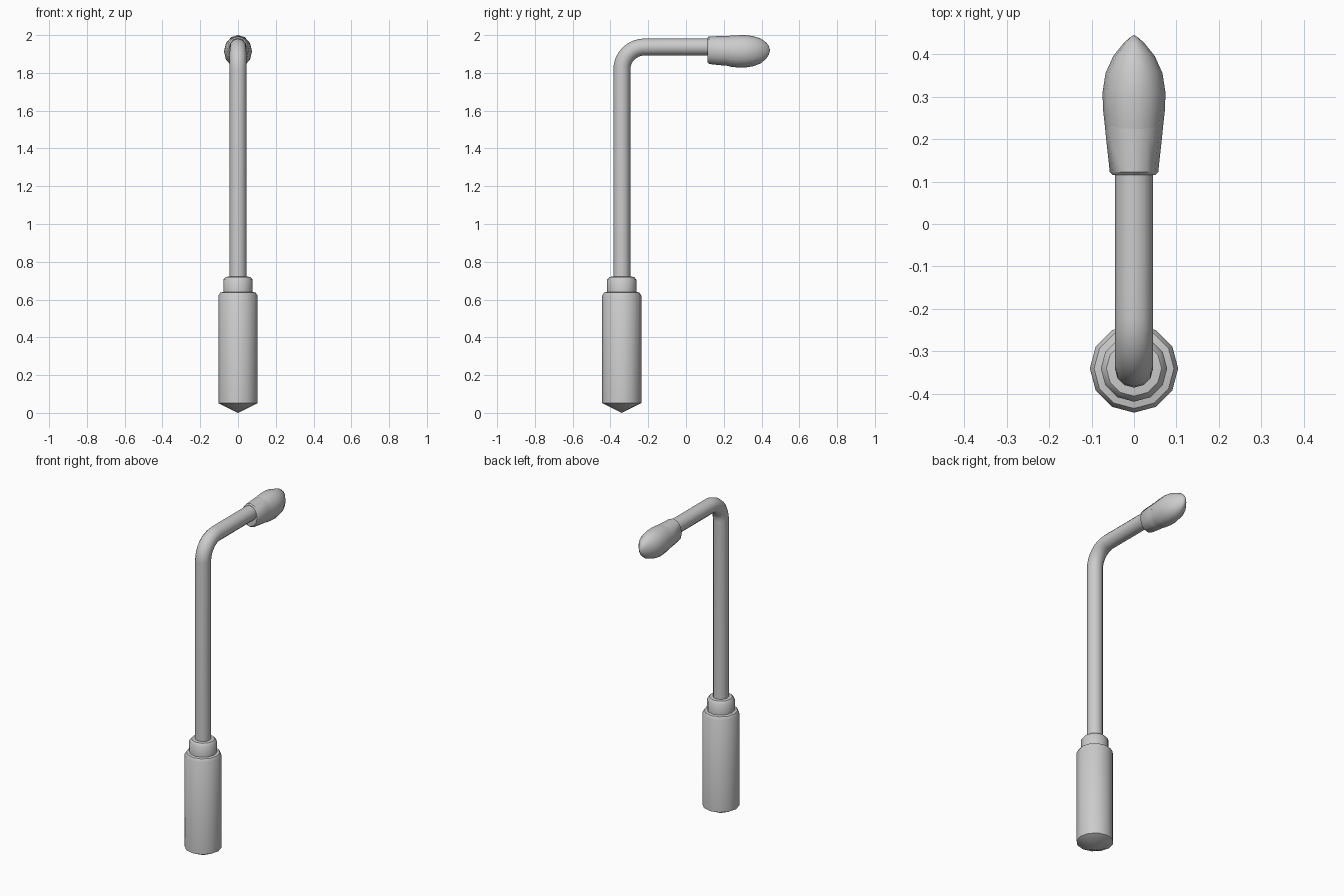
import bpy, bmesh
from math import sin, cos, pi, radians
from mathutils import Vector

if "Cube" in bpy.data.objects:
    bpy.data.objects.remove(bpy.data.objects["Cube"])

SIDES = 12
POLE_Y = -0.34


def loft(name, rings):
    """Skin a list of rings (centre, u, v); u and v are half-axis vectors, capped at both ends."""
    bm = bmesh.new()
    loops = []
    for c, u, v in rings:
        loops.append([bm.verts.new(c + u * cos(2 * pi * i / SIDES) + v * sin(2 * pi * i / SIDES))
                      for i in range(SIDES)])
    for a, b in zip(loops, loops[1:]):
        for i in range(SIDES):
            j = (i + 1) % SIDES
            bm.faces.new((a[i], a[j], b[j], b[i]))
    bm.faces.new(loops[0][::-1])
    bm.faces.new(loops[-1])
    bmesh.ops.remove_doubles(bm, verts=bm.verts, dist=0.0002)
    bmesh.ops.recalc_face_normals(bm, faces=bm.faces)
    mesh = bpy.data.meshes.new(name)
    bm.to_mesh(mesh)
    bm.free()
    obj = bpy.data.objects.new(name, mesh)
    bpy.context.collection.objects.link(obj)
    bpy.ops.object.select_all(action='DESELECT')
    obj.select_set(True)
    bpy.context.view_layer.objects.active = obj
    bpy.ops.object.shade_smooth_by_angle(angle=radians(40))
    return obj


def upright(r, z):
    return Vector((0, POLE_Y, z)), Vector((r, 0, 0)), Vector((0, r, 0))


def forward(y, rx, rz, z):
    return Vector((0, y, z)), Vector((rx, 0, 0)), Vector((0, 0, rz))


# Stepped base with a pointed foot
loft("base", [upright(r, z) for r, z in (
    (0.00001, 0.0), (0.104, 0.052), (0.104, 0.62), (0.094, 0.637),
    (0.078, 0.64), (0.078, 0.705), (0.065, 0.72), (0.04, 0.722))])

# Pole that bends into the horizontal arm
R, TOP, r = 0.12, 1.937, 0.045
path = [upright(r, 0.70)]
for k in range(9):
    a = pi / 2 * k / 8
    c = Vector((0, POLE_Y + R - R * cos(a), TOP - R + R * sin(a)))
    path.append((c, Vector((r, 0, 0)), Vector((0, cos(a), -sin(a))) * r))
path += [(Vector((0, y, TOP)), Vector((r, 0, 0)), Vector((0, 0, -r))) for y in (-0.09, 0.16)]
loft("pole_and_arm", path)

# Collar of the lamp head
loft("lamp_collar", [forward(*s) for s in (
    (0.115, 0.050, 0.066, 1.92), (0.122, 0.057, 0.073, 1.92),
    (0.20, 0.0655, 0.078, 1.917), (0.235, 0.069, 0.079, 1.916))])

# Rounded lamp bulb with a pointed end
loft("lamp_bulb", [forward(*s) for s in (
    (0.19, 0.062, 0.072, 1.917), (0.235, 0.069, 0.082, 1.915),
    (0.27, 0.073, 0.085, 1.914), (0.31, 0.074, 0.086, 1.914),
    (0.355, 0.067, 0.080, 1.915), (0.395, 0.049, 0.066, 1.916),
    (0.425, 0.025, 0.043, 1.918), (0.438, 0.011, 0.024, 1.919),
    (0.445, 0.00001, 0.00001, 1.92))])
